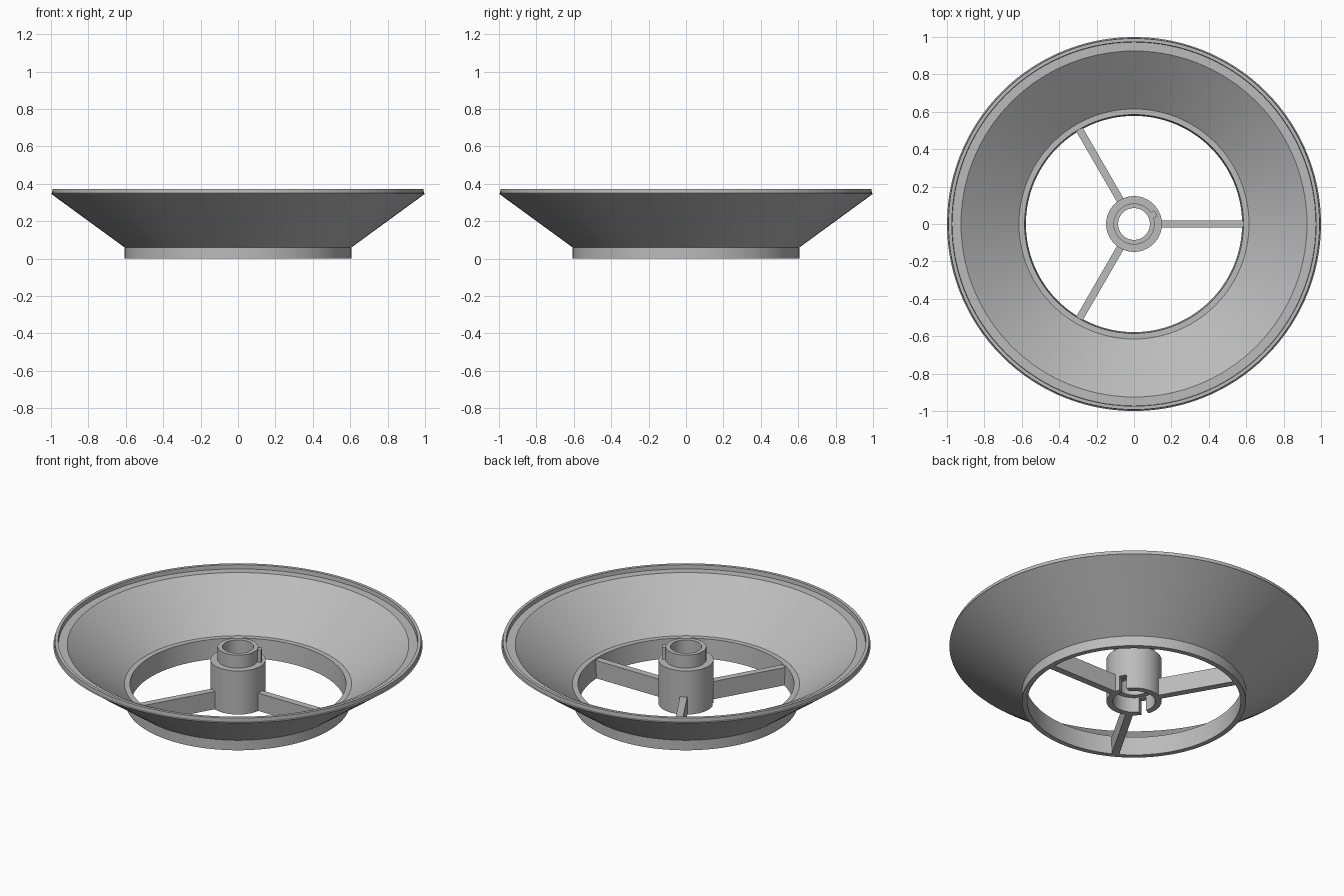
import bpy, bmesh, math
from mathutils import Matrix, Vector

if "Cube" in bpy.data.objects:
    bpy.data.objects.remove(bpy.data.objects["Cube"], do_unlink=True)

grey = bpy.data.materials.new("plain_grey")
grey.use_nodes = True
colour = (0.5, 0.5, 0.5, 1)
grey.diffuse_color = colour
grey.node_tree.nodes["Principled BSDF"].inputs["Base Color"].default_value = colour


def finish(name, bm):
    """Turn a bmesh into a named grey object."""
    bmesh.ops.recalc_face_normals(bm, faces=bm.faces)
    mesh = bpy.data.meshes.new(name)
    bm.to_mesh(mesh)
    bm.free()
    mesh.materials.append(grey)
    obj = bpy.data.objects.new(name, mesh)
    bpy.context.collection.objects.link(obj)
    return obj


def lathe(name, profile, steps):
    """Spin a closed (radius, height) outline around z."""
    bm = bmesh.new()
    verts = [bm.verts.new((r, 0, z)) for r, z in profile]
    edges = [bm.edges.new((a, b)) for a, b in zip(verts, verts[1:] + verts[:1])]
    bmesh.ops.spin(bm, geom=verts + edges, cent=(0, 0, 0), axis=(0, 0, 1),
                   angle=math.tau, steps=steps, use_merge=True)
    bmesh.ops.remove_doubles(bm, verts=bm.verts, dist=0.0001)
    return finish(name, bm)


def radial_box(name, r0, r1, width, z0, z1, degrees):
    """Box lying along a radius at the given angle."""
    bm = bmesh.new()
    bmesh.ops.create_cube(bm, size=1)
    turn = Matrix.Rotation(math.radians(degrees), 4, "Z")
    place = Matrix.Translation(((r0 + r1) / 2, 0, (z0 + z1) / 2))
    size = Matrix.Diagonal(Vector((r1 - r0, width, z1 - z0, 1)))
    bmesh.ops.transform(bm, matrix=turn @ place @ size, verts=bm.verts)
    return finish(name, bm)


def smooth(obj):
    bpy.ops.object.select_all(action="DESELECT")
    obj.select_set(True)
    bpy.context.view_layer.objects.active = obj
    bpy.ops.object.shade_smooth_by_angle(angle=math.radians(25))


# Flared dish with a collar below and a stepped lip above
dish = lathe("flared_dish", [
    (0.578, 0), (0.607, 0), (0.607, 0.06), (1.0, 0.347), (0.994, 0.35),
    (0.992, 0.372), (0.974, 0.372), (0.972, 0.348), (0.925, 0.348),
    (0.615, 0.115), (0.585, 0.115)], 120)

# Hub with a neck on top and a matching socket underneath
hub = lathe("hub", [
    (0.115, 0), (0.149, 0), (0.149, 0.26), (0.11, 0.26), (0.11, 0.337),
    (0.085, 0.337), (0.085, 0.09), (0.115, 0.09)], 64)

# Two opposite slots through the socket wall
KEY_ANGLE = 26
cutter = radial_box("slot_cutter", -0.2, 0.2, 0.042, -0.05, 0.085, KEY_ANGLE)
cut = hub.modifiers.new("slots", "BOOLEAN")
cut.operation = "DIFFERENCE"
cut.solver = "EXACT"
cut.object = cutter
bpy.context.view_layer.objects.active = hub
bpy.ops.object.modifier_apply(modifier=cut.name)
bpy.data.objects.remove(cutter, do_unlink=True)

for part in (dish, hub):
    smooth(part)

# Key rib on the neck, in line with the slots
radial_box("neck_key", 0.095, 0.13, 0.035, 0.25, 0.332, KEY_ANGLE)

# Three spokes joining hub and collar
for i in range(3):
    radial_box(f"spoke_{i + 1}", 0.135, 0.59, 0.04, 0, 0.106, i * 120)
